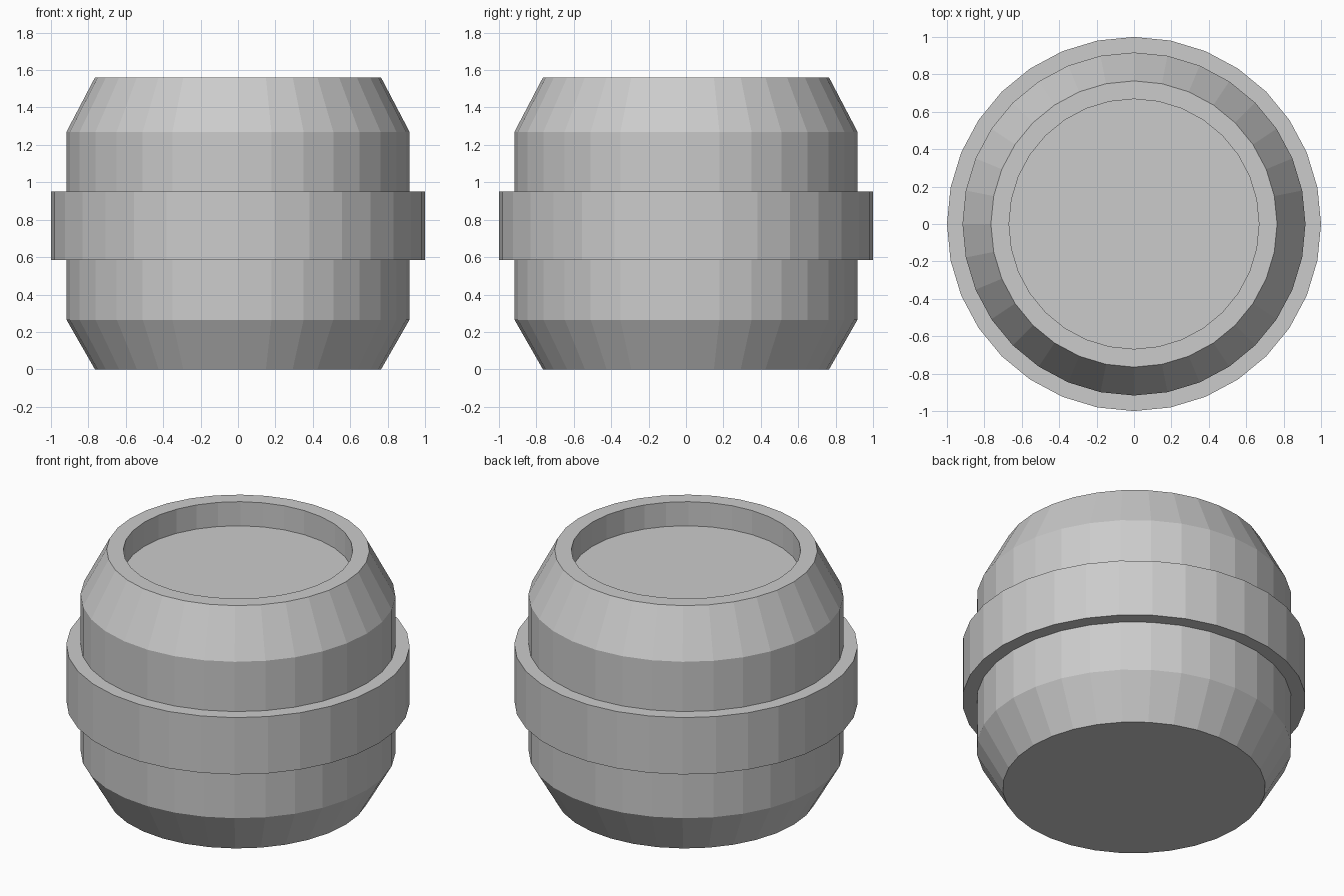
import bpy
import bmesh
import math

if "Cube" in bpy.data.objects:
    bpy.data.objects.remove(bpy.data.objects["Cube"])

SIDES = 32

metal = bpy.data.materials.new("grey_metal")
metal.diffuse_color = (0.6, 0.6, 0.6, 1.0)
metal.use_nodes = True
metal.node_tree.nodes["Principled BSDF"].inputs["Base Color"].default_value = metal.diffuse_color


def lathe(name, profile, closed=False):
    """Spin a (radius, height) profile around z with flat facets."""
    bm = bmesh.new()
    rings = []
    for r, z in profile:
        rings.append([bm.verts.new((r * math.cos(2 * math.pi * i / SIDES),
                                    r * math.sin(2 * math.pi * i / SIDES), z))
                      for i in range(SIDES)])
    pairs = list(zip(rings, rings[1:]))
    if closed:
        pairs.append((rings[-1], rings[0]))
    else:
        # Flat caps at both ends of the profile
        bm.faces.new(rings[0])
        bm.faces.new(rings[-1])
    for a, b in pairs:
        for i in range(SIDES):
            j = (i + 1) % SIDES
            bm.faces.new((a[i], a[j], b[j], b[i]))
    bmesh.ops.recalc_face_normals(bm, faces=bm.faces[:])
    mesh = bpy.data.meshes.new(name)
    bm.to_mesh(mesh)
    bm.free()
    mesh.materials.append(metal)
    obj = bpy.data.objects.new(name, mesh)
    bpy.context.collection.objects.link(obj)
    return obj


# Barrel body: chamfered ends, raised rim and recessed lid
lathe("barrel_body", [
    (0.765, 0.0), (0.917, 0.265), (0.917, 1.27), (0.765, 1.56),
    (0.668, 1.56), (0.668, 1.405),
])

# Wide band around the middle, seated slightly into the body
lathe("middle_band", [
    (0.90, 0.585), (1.0, 0.585), (1.0, 0.95), (0.90, 0.95),
], closed=True)
